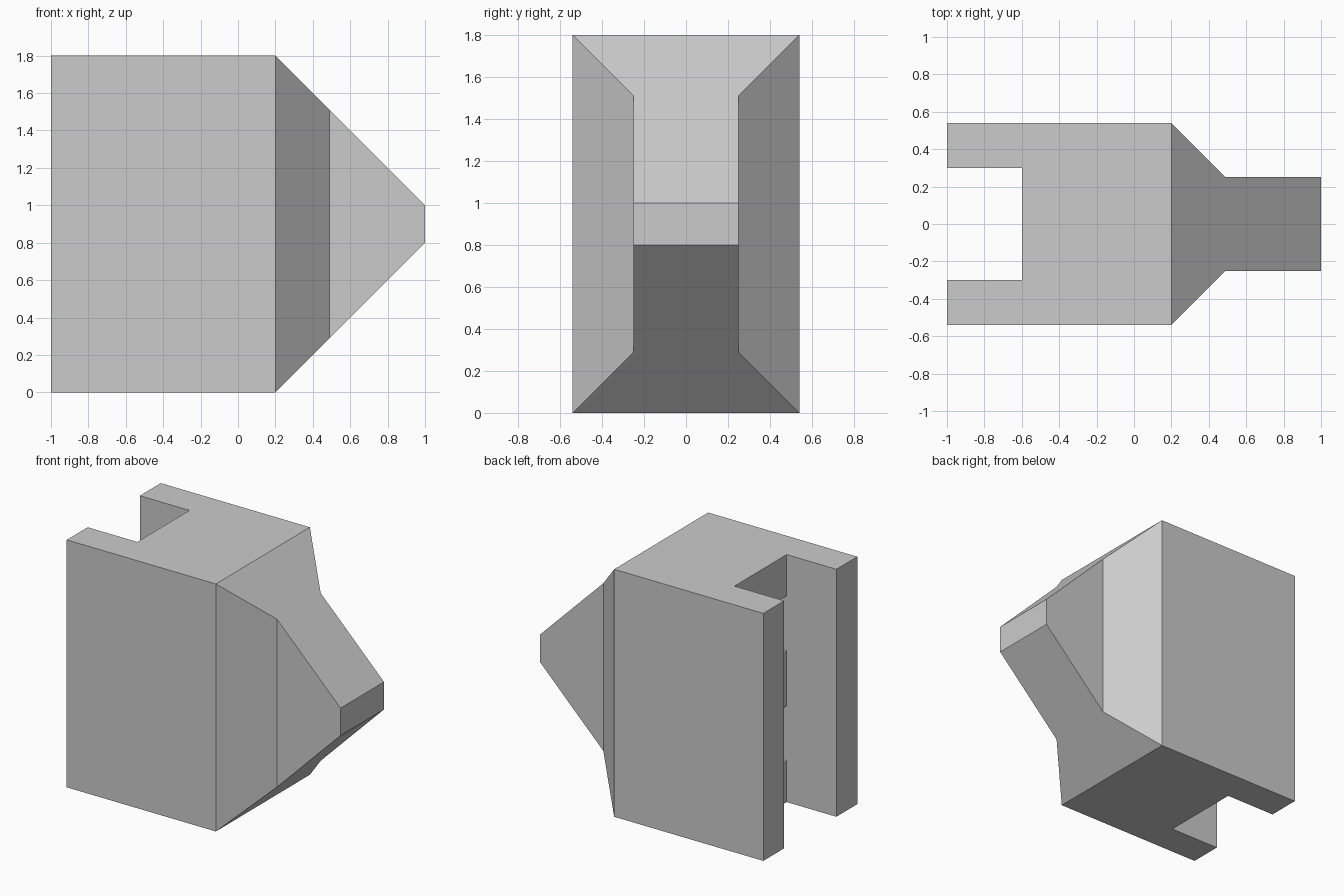
import bpy
import bmesh

cube = bpy.data.objects.get("Cube")
if cube:
    bpy.data.objects.remove(cube, do_unlink=True)

grey = bpy.data.materials.new("plain grey")
colour = (0.6, 0.6, 0.6, 1)
grey.diffuse_color = colour
grey.use_nodes = True
grey.node_tree.nodes["Principled BSDF"].inputs["Base Color"].default_value = colour

HEIGHT = 1.8
SHOULDER = 0.2  # where the block ends and the nose begins


def finish(name, bm):
    bmesh.ops.recalc_face_normals(bm, faces=bm.faces)
    mesh = bpy.data.meshes.new(name)
    bm.to_mesh(mesh)
    bm.free()
    mesh.materials.append(grey)
    obj = bpy.data.objects.new(name, mesh)
    bpy.context.collection.objects.link(obj)
    return obj


# Block with a tapered nose: a mirrored plan whose ends slope in past the shoulder
half = [(-1, 0.54), (SHOULDER, 0.54), (0.49, 0.25), (1, 0.25)]
plan = half + [(x, -y) for x, y in reversed(half)]
bm = bmesh.new()
low = [bm.verts.new((x, y, max(0, x - SHOULDER))) for x, y in plan]
high = [bm.verts.new((x, y, HEIGHT - max(0, x - SHOULDER))) for x, y in plan]
for ring in (low, high):
    bm.faces.new([ring[i] for i in (0, 1, 6, 7)])
    bm.faces.new(ring[1:7])
for i in range(len(plan)):
    j = (i + 1) % len(plan)
    bm.faces.new((low[i], low[j], high[j], high[i]))
body = finish("slotted_block", bm)

# Rear slot with two deeper pockets, cut by one comb-shaped profile
BACK, POCKET = -0.6, -0.3
profile = [(-1.2, -0.2), (BACK, -0.2)]
for bottom, top in ((0.3, 0.7), (1.1, 1.5)):
    profile += [(BACK, bottom), (POCKET, bottom), (POCKET, top), (BACK, top)]
profile += [(BACK, 2), (-1.2, 2)]
bm = bmesh.new()
face = bm.faces.new([bm.verts.new((x, -0.3, z)) for x, z in profile])
extruded = bmesh.ops.extrude_face_region(bm, geom=[face])["geom"]
bmesh.ops.translate(bm, vec=(0, 0.6, 0),
                    verts=[v for v in extruded if isinstance(v, bmesh.types.BMVert)])
cutter = finish("slot_cutter", bm)
cutter.hide_render = True

cut = body.modifiers.new("rear slot", 'BOOLEAN')
cut.operation = 'DIFFERENCE'
cut.solver = 'EXACT'
cut.object = cutter
bpy.context.view_layer.objects.active = body
bpy.ops.object.modifier_apply(modifier=cut.name)
bpy.data.objects.remove(cutter, do_unlink=True)
